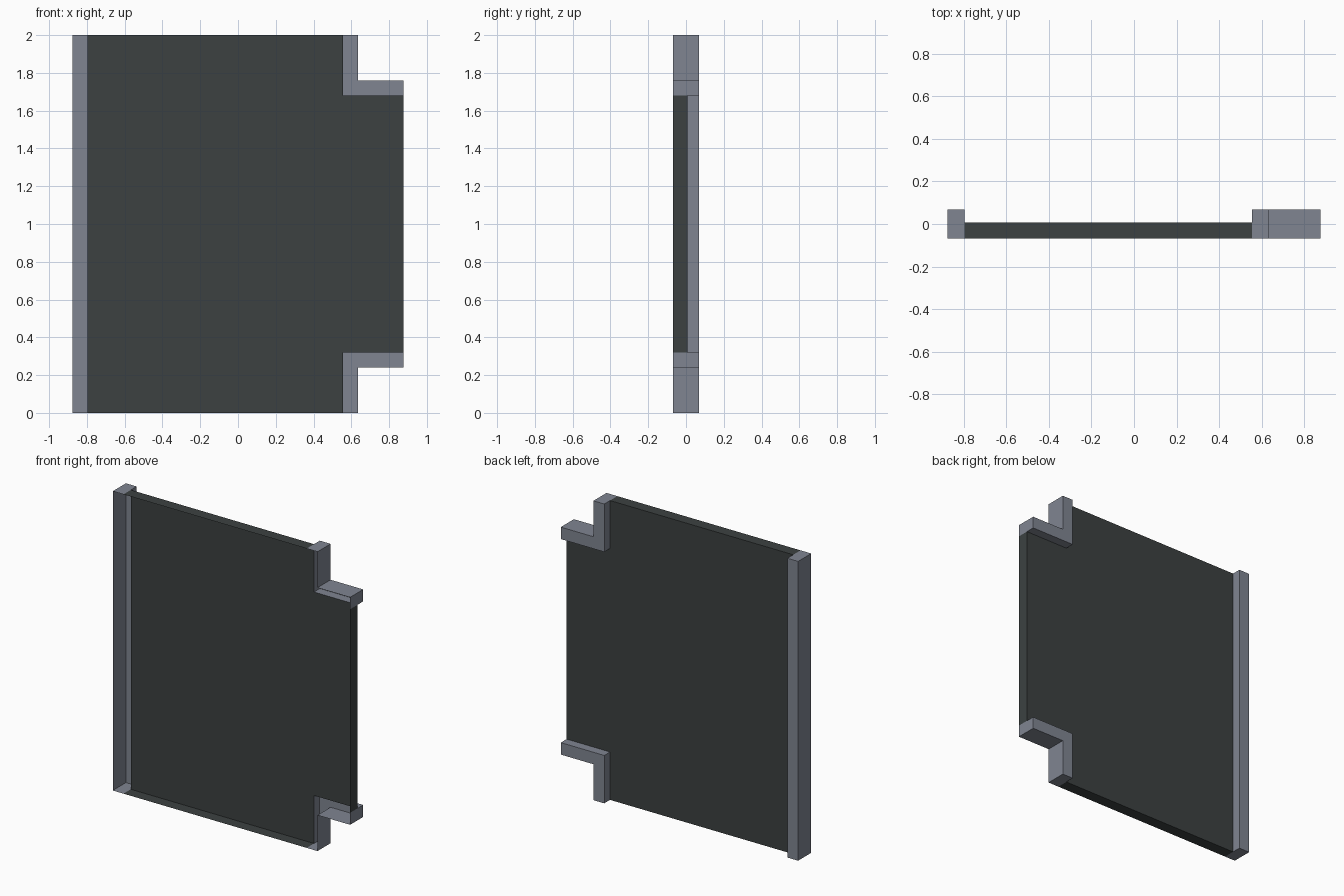
import bpy, bmesh

if "Cube" in bpy.data.objects:
    bpy.data.objects.remove(bpy.data.objects["Cube"])

F, P, B = -0.069, 0.008, 0.069   # front rim, panel sheet, frame back


def material(name, rgb):
    m = bpy.data.materials.new(name)
    m.diffuse_color = (*rgb, 1)
    m.use_nodes = True
    m.node_tree.nodes["Principled BSDF"].inputs["Base Color"].default_value = m.diffuse_color
    return m


steel = material("blue_grey_frame", (0.215, 0.235, 0.285))
dark = material("dark_panel", (0.045, 0.053, 0.053))


def shell(name, mat, cap, cap_y, strips):
    """Open-fronted shell: a flat back cap plus walls along clockwise (x, z) paths."""
    bm = bmesh.new()
    f = bm.faces.new([bm.verts.new((x, cap_y, z)) for x, z in cap])
    f.normal_update()
    if f.normal.y < 0:
        f.normal_flip()
    for path, y0, y1 in strips:
        for (ax, az), (bx, bz) in zip(path, path[1:]):
            bm.faces.new([bm.verts.new(c) for c in
                          ((ax, y0, az), (bx, y0, bz), (bx, y1, bz), (ax, y1, az))])
    bmesh.ops.remove_doubles(bm, verts=bm.verts, dist=1e-5)
    me = bpy.data.meshes.new(name)
    bm.to_mesh(me)
    bm.free()
    me.materials.append(mat)
    bpy.context.collection.objects.link(bpy.data.objects.new(name, me))


# left upright: folded channel, open at the front
X0, X1, X2, X3, X4 = -0.877, -0.798, 0.556, 0.636, 0.877
outer = [(X1, 0), (X0, 0), (X0, 2), (X1, 2)]
shell("left_upright", steel, outer, B,
      [(outer, F, B), ([(X1, 2), (X1, 0)], P, B)])

# stepped corner brackets, upper and mirrored lower
out = [(X2, 2), (X3, 2), (X3, 1.76), (X4, 1.76), (X4, 1.68)]
inn = [(X4, 1.68), (X2, 1.68), (X2, 2)]
flip = lambda pts: [(x, 2 - z) for x, z in reversed(pts)]
for name, o, i, corner in (("upper_bracket", out, inn, (X2, 1.68)),
                           ("lower_bracket", flip(out), flip(inn), (X2, 0.32))):
    shell(name, steel, o + [corner], B, [(o, F, B), (i, P, B)])

# recessed dark panel with its front-reaching edges
shell("panel", dark,
      [(X1, 0), (X2, 0), (X2, 0.32), (X4, 0.32),
       (X4, 1.68), (X2, 1.68), (X2, 2), (X1, 2)], P,
      [([(X1, 2), (X2, 2)], F, P),
       ([(X4, 1.68), (X4, 0.32)], F, P),
       ([(X2, 0), (X1, 0)], F, P)])
